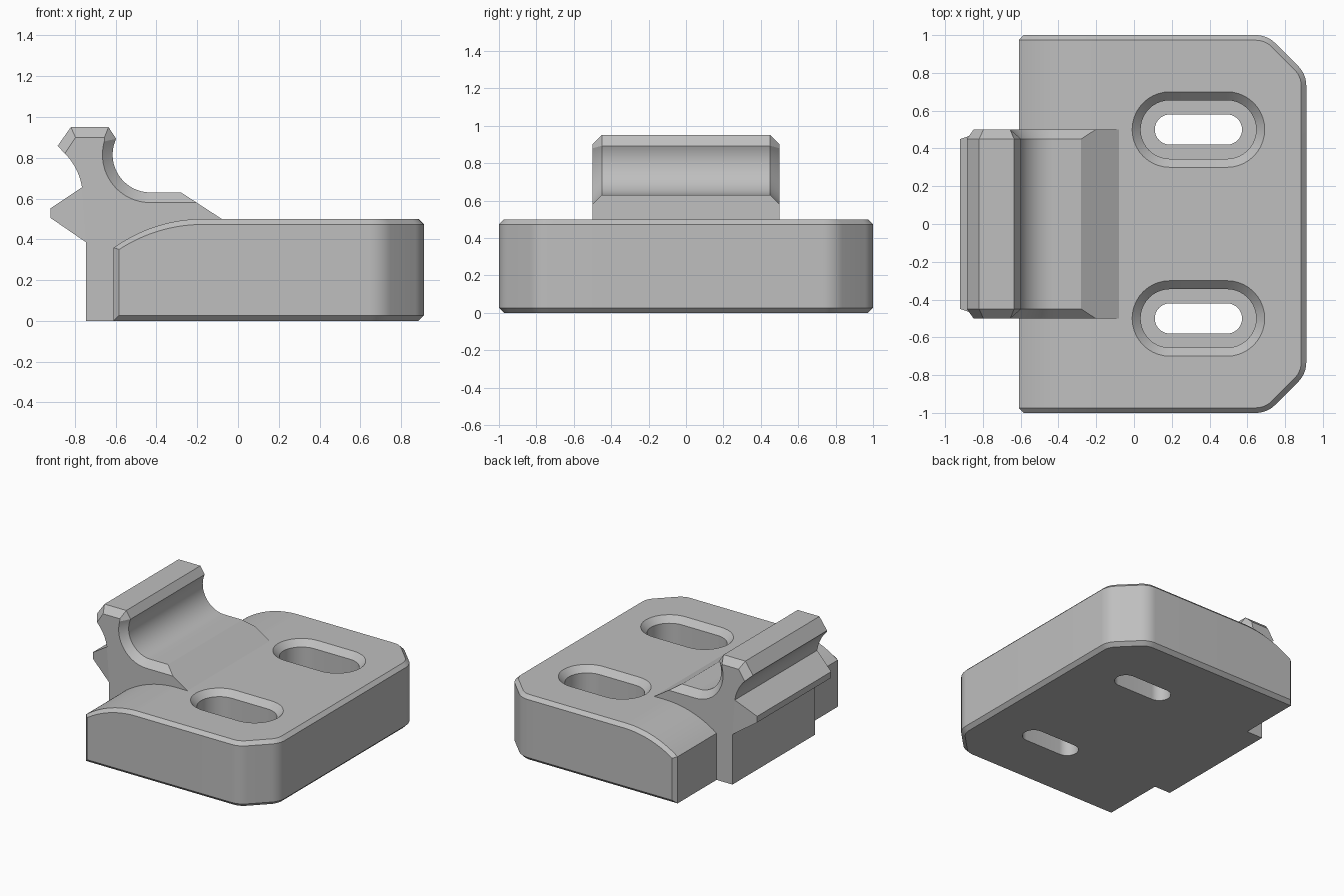
import bpy, bmesh, math

cube = bpy.data.objects.get("Cube")
if cube:
    bpy.data.objects.remove(cube, do_unlink=True)

grey = bpy.data.materials.new("plain_grey")
grey.use_nodes = True
COLOUR = (0.52, 0.52, 0.52, 1)
grey.diffuse_color = COLOUR
grey.node_tree.nodes["Principled BSDF"].inputs["Base Color"].default_value = COLOUR


def arc(cx, cz, r, start, end, steps):
    """Points on a circular arc, angles in degrees."""
    angles = [math.radians(start + (end - start) * i / steps) for i in range(steps + 1)]
    return [(cx + r * math.cos(a), cz + r * math.sin(a)) for a in angles]


def finish(bm, name):
    bmesh.ops.remove_doubles(bm, verts=bm.verts, dist=0.0005)
    bmesh.ops.recalc_face_normals(bm, faces=bm.faces)
    mesh = bpy.data.meshes.new(name)
    bm.to_mesh(mesh)
    bm.free()
    mesh.materials.append(grey)
    obj = bpy.data.objects.new(name, mesh)
    bpy.context.collection.objects.link(obj)
    return obj


def activate(obj):
    bpy.ops.object.select_all(action="DESELECT")
    obj.select_set(True)
    bpy.context.view_layer.objects.active = obj


def smooth(obj):
    activate(obj)
    bpy.ops.object.shade_smooth_by_angle(angle=math.radians(16))


def bridge(bm, rings):
    """Quads between successive closed rings of vertices."""
    for a, b in zip(rings, rings[1:]):
        for i in range(len(a)):
            j = (i + 1) % len(a)
            bm.faces.new((a[i], a[j], b[j], b[i]))


# Base plate: chamfered plan outline, top rolling down towards the back edge
BACK, FRONT, TOP, C = -0.61, 0.912, 0.5, 0.027
ROLL_START, ROLL_R = -0.17, 0.755


def top_z(x):
    d = max(0, ROLL_START - x)
    return TOP - ROLL_R + math.sqrt(ROLL_R ** 2 - d * d)


# Half outline entries: outer point and its chamfer-inset point
half = [((BACK, 1 - C), (BACK, 1 - C))]
ROLL_STEPS = 20
for i in range(ROLL_STEPS + 1):
    x = BACK + C + (ROLL_START - BACK - C) * i / ROLL_STEPS
    half.append(((x, 1), (x, 1 - C)))
R = 0.145
for cx, cy, start in ((0.645, 1 - R, 90), (FRONT - R, 0.733, 45)):
    half += zip(arc(cx, cy, R, start, start - 45, 8), arc(cx, cy, R - C, start, start - 45, 8))
outline = half + [((a[0], -a[1]), (b[0], -b[1])) for a, b in reversed(half)]

bm = bmesh.new()
rings = [[], [], [], []]
for outer, inner in outline:
    c = 0 if outer == inner else C
    rings[0].append(bm.verts.new((*inner, 0)))
    rings[1].append(bm.verts.new((*outer, c)))
    rings[2].append(bm.verts.new((*outer, top_z(outer[0]) - c)))
    rings[3].append(bm.verts.new((*inner, top_z(inner[0]))))
bridge(bm, rings)
bm.faces.new(rings[0])
top, n = rings[3], len(outline)
for i in range(n // 2 - 1):
    bm.faces.new((top[i], top[i + 1], top[n - 2 - i], top[n - 1 - i]))
base = finish(bm, "base_plate")

# Countersunk, counterbored mounting slots
SLOT_STEPS = [(0.245, 0.545), (0.155, 0.455), (0.155, 0.2), (0.08, 0.2), (0.08, -0.1)]
for side in (-1, 1):
    bm = bmesh.new()
    rings = []
    for r, z in SLOT_STEPS:
        loop = arc(0.19, 0.5 * side, r, 90, 270, 20) + arc(0.492, 0.5 * side, r, -90, 90, 20)
        rings.append([bm.verts.new((x, y, z)) for x, y in loop])
    bridge(bm, rings)
    bm.faces.new(rings[0])
    bm.faces.new(rings[-1])
    cutter = finish(bm, "slot_cutter")
    cutter.hide_render = True
    mod = base.modifiers.new("slot", "BOOLEAN")
    mod.operation, mod.solver, mod.object = "DIFFERENCE", "EXACT", cutter
    activate(base)
    bpy.ops.object.modifier_apply(modifier=mod.name)
    bpy.data.objects.remove(cutter, do_unlink=True)
smooth(base)

# Hook: each entry pairs a profile point with its point on the end face
WIDE, NARROW = 0.5, 0.45


def plain(points):
    return [(p, p) for p in points]


root, heel = (-0.745, 0.385), (-0.765, 0.655)
neck = [heel] + arc(-1.06, 0.61, 0.298, 10, 45, 10)
profile = plain([(-0.08, 0.5), (-0.08, 0.45), (-0.55, 0.25), (-0.59, 0.02), (-0.61, 0), (-0.745, 0), root])
# tapered tooth
profile += [((-0.92, 0.505), root), ((-0.92, 0.552), heel)]
profile += plain(neck)
# chamfered head
profile += [((-0.885, 0.858), neck[-1]), ((-0.82, 0.95), (-0.797, 0.9)), ((-0.635, 0.95), (-0.655, 0.9))]
# round seat and landing
profile += zip(arc(-0.43, 0.815, 0.185, 155, 270, 24), arc(-0.43, 0.815, 0.235, 164, 270, 24))
profile.append(((-0.28, 0.63), (-0.203, 0.58)))

bm = bmesh.new()
rings = [[], [], [], []]
for edge, face in profile:
    w = WIDE if edge == face else NARROW
    for ring, (x, z), y in zip(rings, (face, edge, edge, face), (-WIDE, -w, w, WIDE)):
        ring.append(bm.verts.new((x, y, z)))
bridge(bm, rings)
bm.faces.new(rings[0])
bm.faces.new(rings[-1])
hook = finish(bm, "hook")
smooth(hook)
